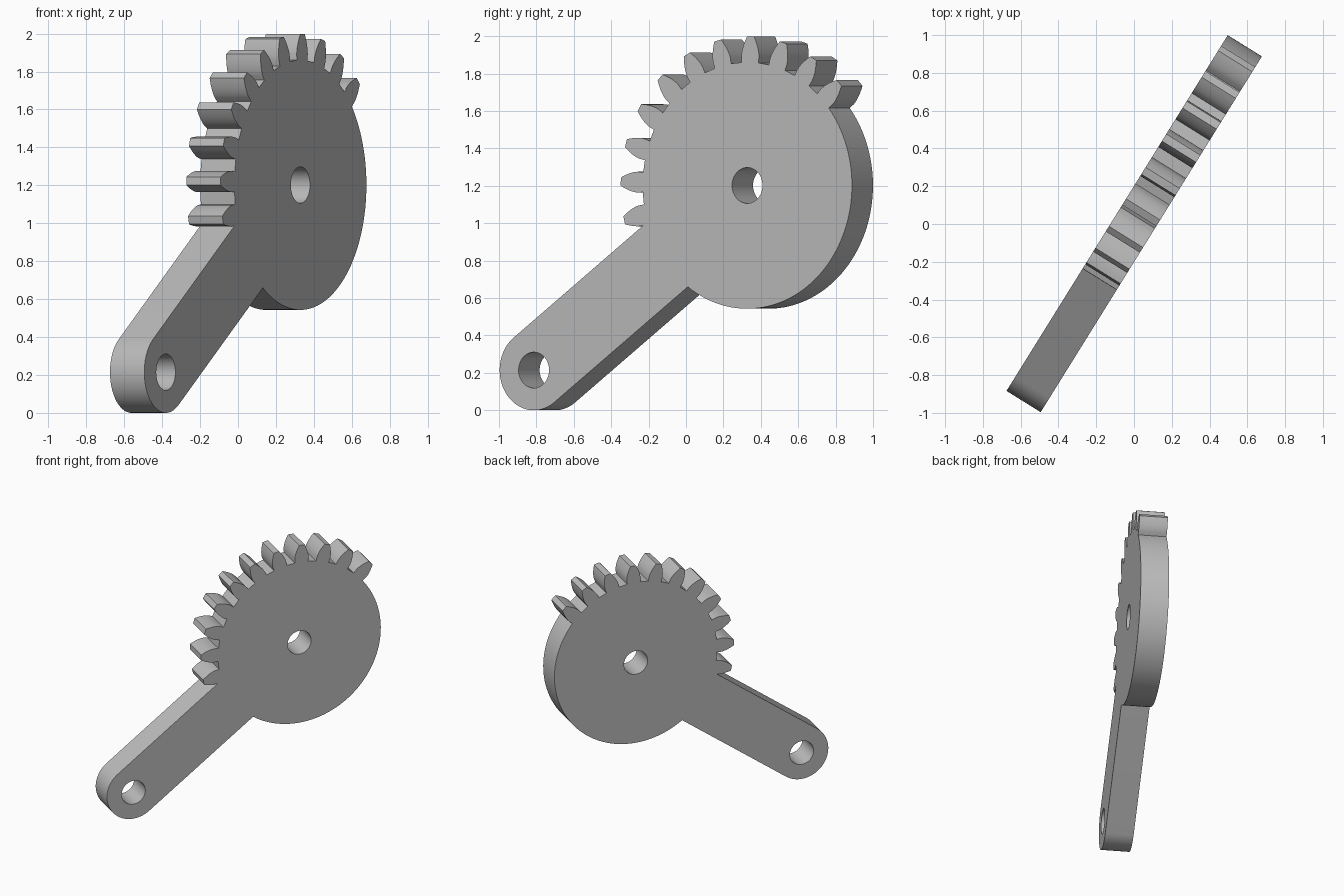
import bpy, math
from math import sin, cos, tan, acos, radians, pi

if "Cube" in bpy.data.objects:
    bpy.data.objects.remove(bpy.data.objects["Cube"])

# Main dimensions in the plane of the plate
HUB = (0.452, 1.202)
PIVOT = (-0.892, 0.215)
ARM_R, HOLE_R, THICK = 0.215, 0.096, 0.213
MODULE, TEETH = 0.0613, 24
PITCH_R = MODULE * TEETH / 2
TIP_R, ROOT_R = PITCH_R + MODULE, PITCH_R - 1.25 * MODULE
BASE_R = PITCH_R * cos(radians(20))


def polar(c, r, a):
    return (c[0] + r * cos(a), c[1] + r * sin(a))


def arc(c, r, a0, a1, n):
    return [polar(c, r, a0 + (a1 - a0) * i / n) for i in range(n + 1)]


def half_angle(r):
    """Half the angular width of an involute tooth at radius r."""
    inv = lambda a: tan(a) - a
    return pi / (2 * TEETH) + inv(radians(20)) - inv(acos(min(1, BASE_R / r)))


def tooth(a):
    radii = [ROOT_R] + [BASE_R + (TIP_R - BASE_R) * i / 6 for i in range(7)]
    rise = [polar(HUB, r, a - half_angle(max(r, BASE_R))) for r in radii]
    fall = [polar(HUB, r, a + half_angle(max(r, BASE_R))) for r in reversed(radii)]
    return rise + [polar(HUB, TIP_R, a)] + fall


# Outline: plain disc edge, toothed sector, then the arm and its round end
arm_a = math.atan2(HUB[1] - PIVOT[1], HUB[0] - PIVOT[0])
corner = arm_a - pi + math.asin(ARM_R / ROOT_R)
tooth_angles = [radians(43.5 + 15 * i) for i in range(11)]
outline = arc(HUB, ROOT_R, corner, tooth_angles[0] - half_angle(BASE_R), 56)[:-1]
for a in tooth_angles:
    outline += tooth(a)
outline.pop()  # the last tooth runs straight into the arm
outline += arc(PIVOT, ARM_R, arm_a + pi / 2, arm_a + 1.5 * pi, 32)

# Hub and pivot holes
loops = [outline] + [arc(c, HOLE_R, 0, 2 * pi, 40)[:-1] for c in (HUB, PIVOT)]

# Extruded plate, filled around its holes
curve = bpy.data.curves.new("gear_lever", 'CURVE')
curve.dimensions = '2D'
curve.fill_mode = 'BOTH'
curve.extrude = THICK / 2
for pts in loops:
    s = curve.splines.new('POLY')
    s.points.add(len(pts) - 1)
    for p, (u, v) in zip(s.points, pts):
        p.co = (u, v, 0, 1)
    s.use_cyclic_u = True
lever = bpy.data.objects.new("gear_lever", curve)
bpy.context.collection.objects.link(lever)
lever.rotation_euler = (pi / 2, 0, math.atan2(0.849, 0.528))

bpy.context.view_layer.objects.active = lever
lever.select_set(True)
bpy.ops.object.convert(target='MESH')
bpy.ops.object.mode_set(mode='EDIT')
bpy.ops.mesh.select_all(action='SELECT')
bpy.ops.mesh.remove_doubles(threshold=0.0001)
bpy.ops.mesh.normals_make_consistent(inside=False)
bpy.ops.object.mode_set(mode='OBJECT')
bpy.ops.object.shade_smooth_by_angle(angle=radians(30))

# Plain grey metal
mat = bpy.data.materials.new("grey_metal")
mat.diffuse_color = (0.5, 0.5, 0.5, 1)
mat.use_nodes = True
mat.node_tree.nodes["Principled BSDF"].inputs["Base Color"].default_value = mat.diffuse_color
lever.data.materials.clear()
lever.data.materials.append(mat)
